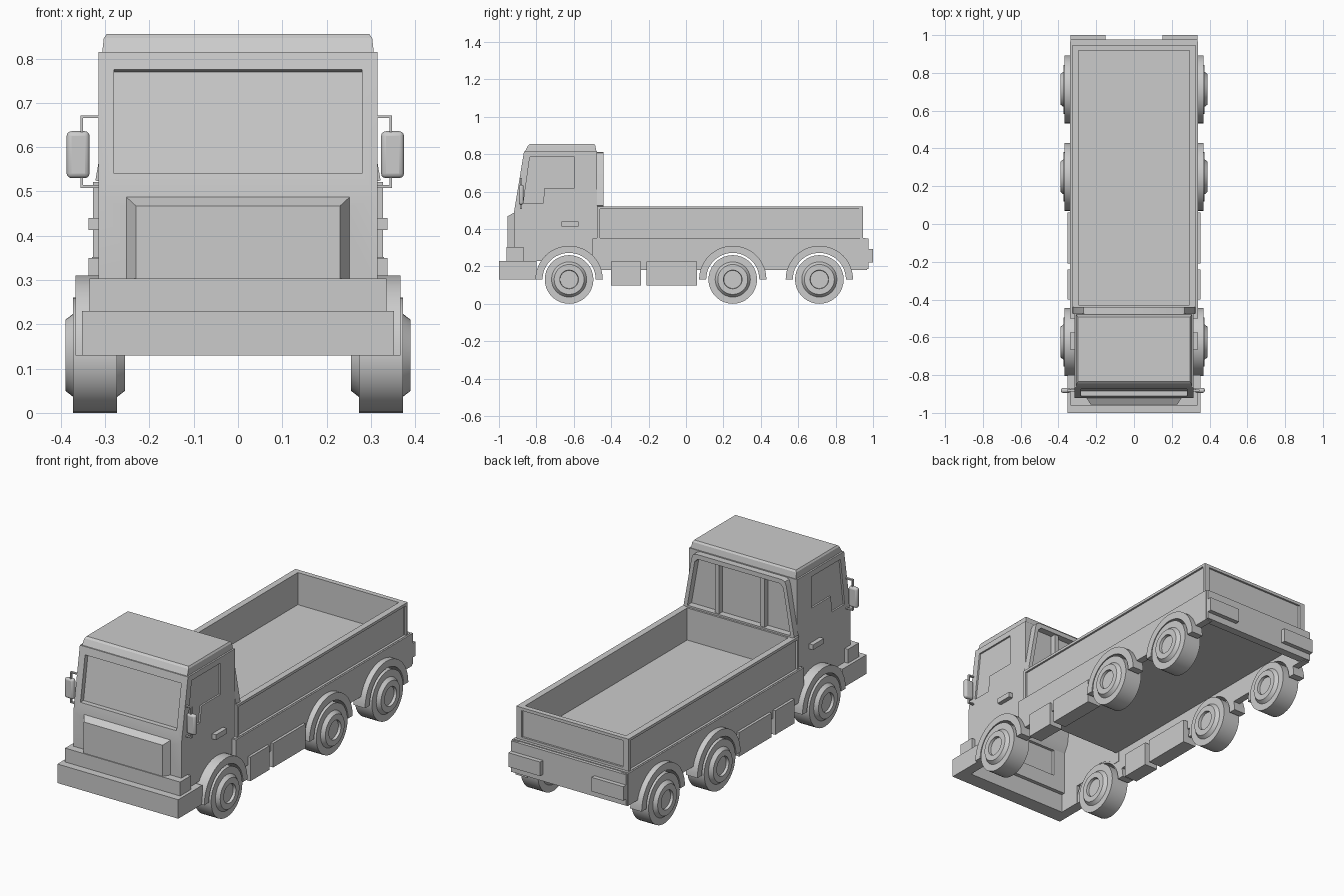
import bpy, bmesh, math
from mathutils import Vector

if "Cube" in bpy.data.objects:
    bpy.data.objects.remove(bpy.data.objects["Cube"])

grey = bpy.data.materials.new("mid_grey")
grey.use_nodes = True
grey.diffuse_color = (0.6, 0.6, 0.6, 1)
for node in grey.node_tree.nodes:
    if node.type == 'BSDF_PRINCIPLED':
        node.inputs["Base Color"].default_value = grey.diffuse_color

parts = []


def finish(name, bm, mirror=False, bevel=0):
    bmesh.ops.recalc_face_normals(bm, faces=bm.faces)
    mesh = bpy.data.meshes.new(name)
    bm.to_mesh(mesh)
    bm.free()
    mesh.materials.append(grey)
    obj = bpy.data.objects.new(name, mesh)
    bpy.context.collection.objects.link(obj)
    if bevel:
        mod = obj.modifiers.new("bevel", 'BEVEL')
        mod.width, mod.segments = bevel, 3
    if mirror:
        obj.modifiers.new("mirror", 'MIRROR')
    parts.append(obj)
    return obj


def box(name, x, y, z, mirror=False, bevel=0):
    bm = bmesh.new()
    bmesh.ops.create_cube(bm, size=1)
    for v in bm.verts:
        v.co = [lo + (c + 0.5) * (hi - lo) for c, (lo, hi) in zip(v.co, (x, y, z))]
    return finish(name, bm, mirror, bevel)


def prism(name, pts, a, b, axis='x', mirror=False):
    """Extrude a flat outline along x (points are y, z) or y (points are x, z)."""
    bm = bmesh.new()
    place = (lambda p: (a, *p)) if axis == 'x' else (lambda p: (p[0], a, p[1]))
    face = bm.faces.new([bm.verts.new(place(p)) for p in pts])
    ext = bmesh.ops.extrude_face_region(bm, geom=[face])["geom"]
    move = Vector((b - a, 0, 0) if axis == 'x' else (0, b - a, 0))
    bmesh.ops.translate(bm, vec=move, verts=[g for g in ext if isinstance(g, bmesh.types.BMVert)])
    return finish(name, bm, mirror)


def frustum(name, base, top):
    """Tapered block between two rectangles, given as corner lists."""
    bm = bmesh.new()
    lo, hi = ([bm.verts.new(p) for p in ring] for ring in (base, top))
    bm.faces.new(lo)
    bm.faces.new(hi)
    for i in range(4):
        j = (i + 1) % 4
        bm.faces.new((lo[i], lo[j], hi[j], hi[i]))
    return finish(name, bm)


def carve(obj, cutters):
    for c in cutters:
        c.hide_render = True
        mod = obj.modifiers.new("cut", 'BOOLEAN')
        mod.object, mod.solver = c, 'EXACT'
    dg = bpy.context.evaluated_depsgraph_get()
    mesh = bpy.data.meshes.new_from_object(obj.evaluated_get(dg))
    obj.modifiers.clear()
    obj.data = mesh
    for c in cutters:
        parts.remove(c)
        bpy.data.objects.remove(c)


def arc(y, z, r, start=math.pi, end=0, n=24):
    return [(y + r * math.cos(start + (end - start) * i / n),
             z + r * math.sin(start + (end - start) * i / n)) for i in range(n + 1)]


AXLES = {"front": -0.625, "middle": 0.25, "rear": 0.713}
HUB = 0.13


def arch_cut(y, bottom, r=0.15):
    """Wheel opening running front to back along a lower edge."""
    a = math.asin((bottom - HUB) / r)
    return arc(y, HUB, r, math.pi - a, a)


# Cab shell, hollow from below, with recessed windscreen and door windows
cab = prism("cab", [(-0.92, 0.29), (-0.92, 0.487), (-0.866, 0.815),
                    (-0.475, 0.815), (-0.475, 0.29)], -0.315, 0.315)
screen = prism("windscreen_cutter", [(-0.96, 0.54), (-0.92, 0.775), (-0.872, 0.775),
                                     (-0.848, 0.77), (-0.885, 0.54)], -0.28, 0.28)
door_glass = prism("door_window_cutter",
                   [(-0.835, 0.785), (-0.595, 0.785), (-0.595, 0.62),
                    (-0.755, 0.62), (-0.765, 0.535), (-0.87, 0.535)],
                   0.306, 0.34, mirror=True)
interior = prism("interior_cutter", [(-0.9, 0.2), (-0.9, 0.46), (-0.876, 0.5),
                                     (-0.83, 0.8), (-0.49, 0.8), (-0.49, 0.2)], -0.298, 0.298)
grille_hole = box("grille_hole_cutter", (-0.23, 0.23), (-0.95, -0.88), (0.31, 0.455))
carve(cab, [screen, door_glass, interior, grille_hole])


def rect(w, y0, y1, z):
    return [(-w, y0, z), (w, y0, z), (w, y1, z), (-w, y1, z)]


frustum("roof_side", rect(0.307, -0.862, -0.478, 0.81), rect(0.303, -0.845, -0.485, 0.846))
frustum("roof_top", rect(0.303, -0.845, -0.485, 0.846), rect(0.297, -0.835, -0.492, 0.855))

# Grille panel with sloped top and sides
frustum("grille",
        [(-0.255, -0.915, 0.3), (0.255, -0.915, 0.3), (0.255, -0.915, 0.49), (-0.255, -0.915, 0.49)],
        [(-0.23, -0.955, 0.3), (0.23, -0.955, 0.3), (0.23, -0.955, 0.467), (-0.23, -0.955, 0.467)])

# Lower cab sides, with the wheel opening
prism("cab_skirt", [(-0.9, 0.32), (-0.9, 0.23)] + arch_cut(-0.625, 0.23)
      + [(-0.475, 0.23), (-0.475, 0.32)], 0.298, 0.315, mirror=True)

# Bumpers
box("upper_bumper", (-0.335, 0.335), (-0.96, -0.9), (0.23, 0.303))
box("upper_bumper_return", (0.298, 0.335), (-0.9, -0.87), (0.23, 0.303), mirror=True)
box("lower_bumper", (-0.352, 0.352), (-1, -0.92), (0.13, 0.23))
box("bumper_return", (0.298, 0.352), (-0.92, -0.8), (0.13, 0.23), mirror=True)

# Rear cab frame and window bars
frame = prism("rear_window_frame",
              [(-0.312, 0.35), (0.312, 0.35), (0.312, 0.522), (0.322, 0.525), (0.276, 0.785),
               (0.268, 0.805), (0.25, 0.812), (-0.25, 0.812), (-0.268, 0.805),
               (-0.276, 0.785), (-0.322, 0.525), (-0.312, 0.522)],
              -0.476, -0.44, 'y')
opening = prism("rear_opening_cutter",
                [(-0.3, 0.53), (0.3, 0.53), (0.258, 0.77), (0.24, 0.788),
                 (-0.24, 0.788), (-0.258, 0.77)], -0.5, -0.4, 'y')
carve(frame, [opening])
box("rear_window_bar", (0.12, 0.145), (-0.48, -0.447), (0.525, 0.79), mirror=True)

# Door handles
box("door_handle", (0.31, 0.338), (-0.665, -0.575), (0.413, 0.44), mirror=True)

# Mirrors on thin brackets, set slightly to the right
for label, side in (("left", 1), ("right", -1)):
    mid = side * 0.355 - 0.006
    post = side * 0.349 - 0.004
    box(label + "_mirror", (mid - 0.026, mid + 0.026), (-0.894, -0.868), (0.53, 0.636), bevel=0.011)
    box(label + "_mirror_post", (post - 0.003, post + 0.003), (-0.888, -0.876), (0.508, 0.672))
    for level, z in (("upper", 0.669), ("lower", 0.511)):
        box(f"{label}_{level}_mirror_arm", sorted((side * 0.3, post)),
            (-0.888, -0.876), (z - 0.003, z + 0.003))

# Chassis deck and side skirts
box("chassis_deck", (-0.33, 0.33), (-0.495, 0.96), (0.285, 0.352))
prism("side_skirt", [(-0.5, 0.35), (-0.5, 0.225), (-0.47, 0.18)]
      + arch_cut(AXLES["middle"], 0.18) + arch_cut(AXLES["rear"], 0.18)
      + [(0.967, 0.18), (0.967, 0.35)], 0.3, 0.338, mirror=True)
box("rear_bumper", (-0.335, 0.335), (0.935, 0.977), (0.185, 0.348))
box("rear_light", (0.15, 0.335), (0.97, 1), (0.22, 0.294), mirror=True)

# Side lockers
box("short_locker", (0.275, 0.352), (-0.4, -0.24), (0.098, 0.225), mirror=True)
box("long_locker", (0.275, 0.352), (-0.21, 0.06), (0.098, 0.225), mirror=True)

# Cargo bed walls with raised rims around recessed panels
box("bed_side", (0.294, 0.317), (-0.46, 0.94), (0.35, 0.521), mirror=True)
box("bed_side_rail", (0.31, 0.327), (-0.475, 0.945), (0.507, 0.521), mirror=True)
for label, y0, y1 in (("front", -0.475, -0.46), ("rear", 0.93, 0.945)):
    box("bed_side_post_" + label, (0.31, 0.327), (y0, y1), (0.35, 0.515), mirror=True)
box("bed_headboard", (-0.3, 0.3), (-0.46, -0.43), (0.35, 0.521))
box("tailgate", (-0.3, 0.3), (0.918, 0.935), (0.35, 0.521))
box("tailgate_rail", (-0.32, 0.32), (0.925, 0.945), (0.505, 0.521))
box("tailgate_sill", (-0.32, 0.32), (0.925, 0.945), (0.35, 0.365))
box("tailgate_post", (0.296, 0.32), (0.925, 0.945), (0.35, 0.515), mirror=True)

# Wheels, the same on both faces, and fenders
FACE = [(0.376, 0), (0.376, 0.048), (0.39, 0.05), (0.39, 0.08), (0.372, 0.094), (0.372, 0.13)]
WHEEL = FACE + [(0.645 - x, r) for x, r in FACE[::-1]]
for label, y in AXLES.items():
    bm = bmesh.new()
    verts = [bm.verts.new((x, y, HUB + r)) for x, r in WHEEL]
    edges = [bm.edges.new(pair) for pair in zip(verts, verts[1:])]
    bmesh.ops.spin(bm, geom=verts + edges, cent=(0, y, HUB), axis=(1, 0, 0),
                   angle=math.tau, steps=36)
    bmesh.ops.remove_doubles(bm, verts=bm.verts, dist=0.0005)
    finish(label + "_wheel", bm, mirror=True)
    prism(label + "_fender", arc(y, HUB, 0.18) + arc(y, HUB, 0.142)[::-1],
          0.3, 0.367, mirror=True)

# Smooth curved surfaces, keeping edges sharp
bpy.ops.object.select_all(action='DESELECT')
for obj in parts:
    obj.select_set(True)
bpy.context.view_layer.objects.active = parts[0]
bpy.ops.object.shade_smooth_by_angle(angle=math.radians(25))
